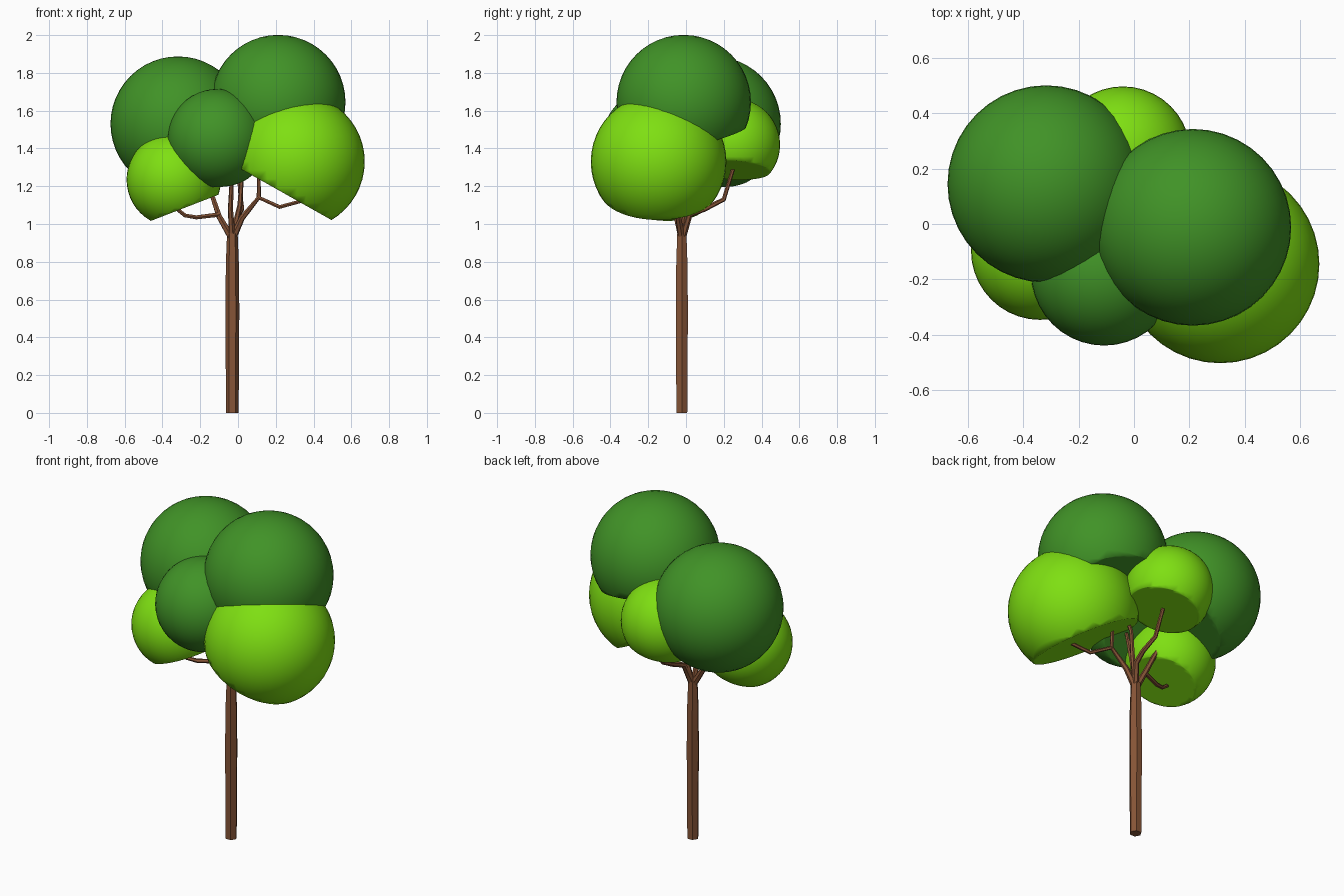
import bpy, bmesh
from mathutils import Vector

if "Cube" in bpy.data.objects:
    bpy.data.objects.remove(bpy.data.objects["Cube"])

def material(name, rgb):
    m = bpy.data.materials.new(name)
    m.diffuse_color = (*rgb, 1)
    m.use_nodes = True
    m.node_tree.nodes["Principled BSDF"].inputs["Base Color"].default_value = m.diffuse_color
    return m

DARK = material("dark_green", (0.052, 0.29, 0.02))
LIGHT = material("light_green", (0.21, 0.74, 0.006))
BARK = material("bark_brown", (0.24, 0.09, 0.038))

def add_mesh(name, mesh, mat):
    mesh.materials.clear()
    mesh.materials.append(mat)
    ob = bpy.data.objects.new(name, mesh)
    bpy.context.collection.objects.link(ob)
    for p in mesh.polygons:
        p.use_smooth = True
    return ob

# foliage: a ball flattened by one plane on the side facing the branches
def foliage(name, mat, centre, r, normal, cut=0.6):
    n = Vector(normal).normalized()
    bm = bmesh.new()
    bmesh.ops.create_uvsphere(bm, u_segments=40, v_segments=24, radius=r)
    bmesh.ops.bisect_plane(bm, geom=bm.verts[:] + bm.edges[:] + bm.faces[:],
                           plane_co=n * r * cut, plane_no=n)
    for v in bm.verts:
        over = v.co.dot(n) - r * cut
        if over > 0:
            v.co -= n * over
        v.co += Vector(centre)
    bmesh.ops.recalc_face_normals(bm, faces=bm.faces[:])
    me = bpy.data.meshes.new(name)
    bm.to_mesh(me)
    bm.free()
    add_mesh(name, me, mat)

# tapered tube along points (x, y, z, radius)
def tube(name, pts):
    cu = bpy.data.curves.new(name + "_path", 'CURVE')
    cu.dimensions = '3D'
    cu.bevel_depth = 1
    cu.bevel_resolution = 1
    cu.use_fill_caps = True
    sp = cu.splines.new('POLY')
    sp.points.add(len(pts) - 1)
    for p, (x, y, z, r) in zip(sp.points, pts):
        p.co = (x, y, z, 1)
        p.radius = r
    tmp = bpy.data.objects.new(name + "_path", cu)
    bpy.context.collection.objects.link(tmp)
    bpy.context.view_layer.update()
    ob_eval = tmp.evaluated_get(bpy.context.evaluated_depsgraph_get())
    me = bpy.data.meshes.new_from_object(ob_eval)
    bpy.data.objects.remove(tmp)
    ob = add_mesh(name, me, BARK)
    bpy.context.view_layer.objects.active = ob
    ob.select_set(True)
    bpy.ops.object.shade_smooth_by_angle(angle=0.9)
    ob.select_set(False)

# dark crowns
foliage("left_crown", DARK, (-0.318, 0.145, 1.53), 0.357, (0.5, -0.2, -0.84))
foliage("top_crown", DARK, (0.213, -0.012, 1.645), 0.356, (-0.1, 0.25, -0.96))
foliage("front_crown", DARK, (-0.108, -0.175, 1.45), 0.265, (0, 0.6, -0.8))
# light crowns
foliage("right_crown", LIGHT, (0.312, -0.145, 1.33), 0.359, (-0.49, 0, -0.87), 0.5)
foliage("lower_left_crown", LIGHT, (-0.34, -0.097, 1.235), 0.25, (0.36, 0, -0.93), 0.64)
foliage("back_crown", LIGHT, (-0.04, 0.253, 1.42), 0.245, (0.25, -0.05, -0.95), 0.57)

# trunk
X, Y = -0.03, -0.022
tube("trunk", [(X, Y, 0, 0.033), (X, Y, 0.25, 0.035), (X, Y, 0.55, 0.037),
               (X, Y, 0.8, 0.034), (X, Y, 0.95, 0.028)])
# branches
tube("right_branch", [(X, Y, 0.92, 0.02), (0.02, -0.04, 1.03, 0.016), (0.11, -0.06, 1.14, 0.012),
                      (0.22, -0.11, 1.09, 0.011), (0.33, -0.14, 1.12, 0.01)])
tube("right_upper_branch", [(0.11, -0.06, 1.13, 0.011), (0.11, -0.05, 1.27, 0.01), (0.17, -0.01, 1.46, 0.009)])
tube("left_branch", [(X, Y, 0.92, 0.02), (-0.1, -0.03, 1.04, 0.016), (-0.15, 0.03, 1.19, 0.012),
                     (-0.24, 0.1, 1.36, 0.01)])
tube("left_lower_branch", [(-0.1, -0.03, 1.05, 0.013), (-0.22, -0.07, 1.035, 0.012),
                           (-0.28, -0.09, 1.045, 0.011), (-0.35, -0.1, 1.1, 0.01)])
tube("front_branch", [(X, Y, 0.92, 0.018), (-0.04, -0.06, 1.08, 0.014), (-0.03, -0.1, 1.3, 0.01)])
tube("back_branch", [(X, Y, 0.92, 0.02), (0.0, 0.02, 1.05, 0.016), (0.02, 0.1, 1.08, 0.014),
                     (0.015, 0.2, 1.13, 0.012), (0.0, 0.255, 1.31, 0.01)])
tube("middle_branch", [(X, Y, 0.92, 0.018), (0.01, 0.0, 1.1, 0.013), (0.02, 0.0, 1.25, 0.011),
                       (0.12, 0.0, 1.45, 0.009)])
